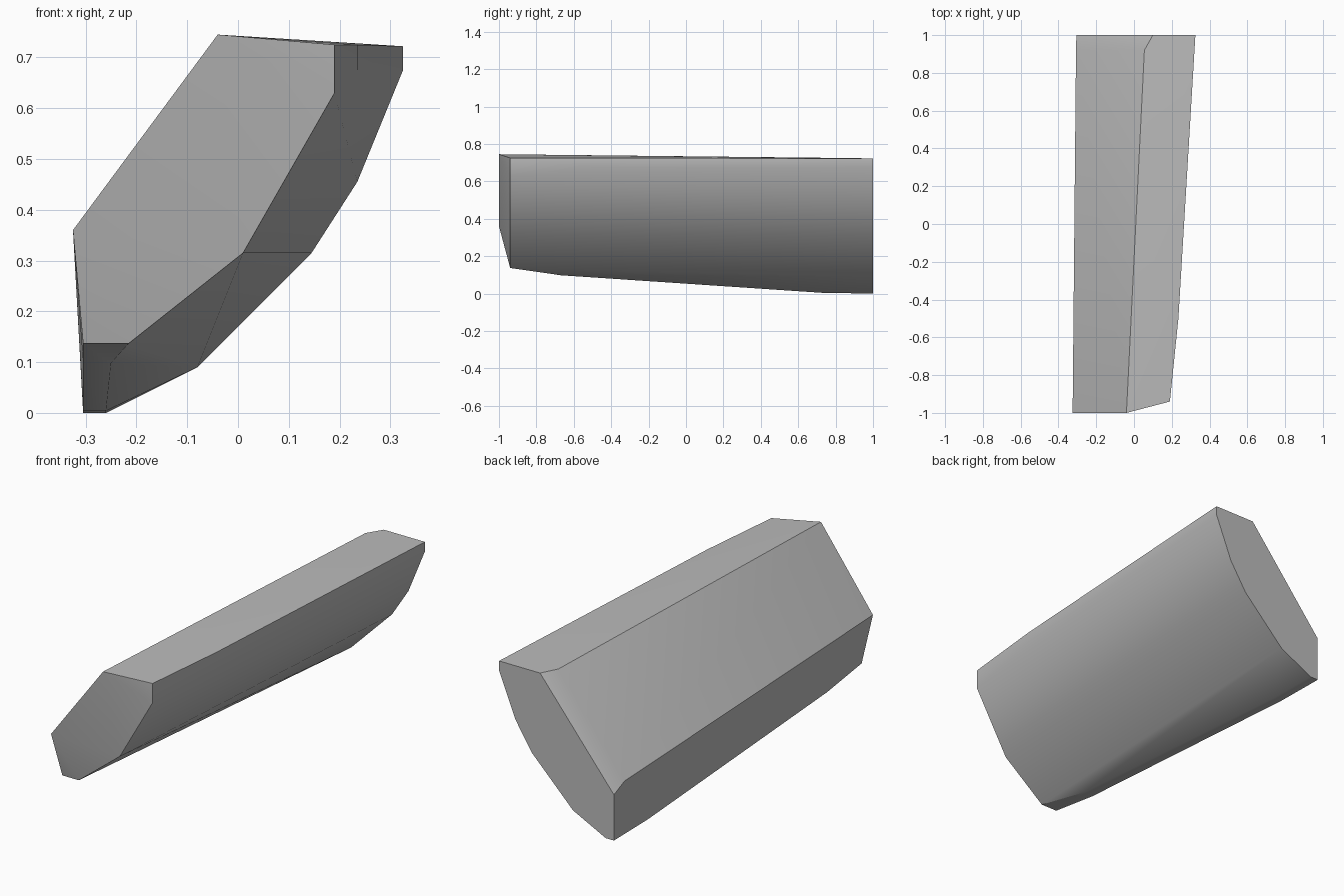
import bpy
import bmesh
import math

cube = bpy.data.objects.get("Cube")
if cube:
    bpy.data.objects.remove(cube)

# Grey surface
grey = bpy.data.materials.new("plain grey")
grey.use_nodes = True
colour = (0.5, 0.5, 0.5, 1)
grey.diffuse_color = colour
grey.node_tree.nodes["Principled BSDF"].inputs["Base Color"].default_value = colour

# Cross-sections from front to back: y position and (x, z) outline points
sections = [
    (-1.0, [(-0.325, 0.36), (-0.04, 0.745)]),                      # sloping crest
    (-0.94, [(0.19, 0.725), (0.19, 0.63), (0.01, 0.315),
             (-0.215, 0.137), (-0.305, 0.137)]),                   # front rim
    (-0.67, [(-0.305, 0.098), (-0.25, 0.098)]),                    # lower keel
    (-0.5, [(0.235, 0.725), (0.235, 0.675), (0.145, 0.5)]),        # outer bulge
    (0.73, [(-0.305, 0.004), (-0.26, 0.004)]),                     # rear keel
    (0.92, [(-0.307, 0.265), (0.055, 0.724)]),                     # bevel start
    (1.0, [(-0.305, 0.227), (0.1, 0.722), (0.325, 0.722),
           (0.325, 0.675), (0.235, 0.455), (0.145, 0.315),
           (-0.08, 0.09), (-0.26, 0.0), (-0.305, 0.0)]),           # back rim
]

# Wrap the sections in one faceted convex shell
bm = bmesh.new()
for y, outline in sections:
    for x, z in outline:
        bm.verts.new((x, y, z))
bmesh.ops.convex_hull(bm, input=list(bm.verts))
bmesh.ops.delete(bm, geom=[v for v in bm.verts if not v.link_faces], context="VERTS")
bmesh.ops.dissolve_limit(bm, angle_limit=math.radians(1),
                         verts=list(bm.verts), edges=list(bm.edges))
bmesh.ops.recalc_face_normals(bm, faces=list(bm.faces))

mesh = bpy.data.meshes.new("tapered_block")
bm.to_mesh(mesh)
bm.free()
mesh.materials.append(grey)
block = bpy.data.objects.new("tapered_block", mesh)
bpy.context.collection.objects.link(block)

# Soft underside with crisp rims
bpy.ops.object.select_all(action="DESELECT")
block.select_set(True)
bpy.context.view_layer.objects.active = block
bpy.ops.object.shade_smooth_by_angle(angle=math.radians(30))
